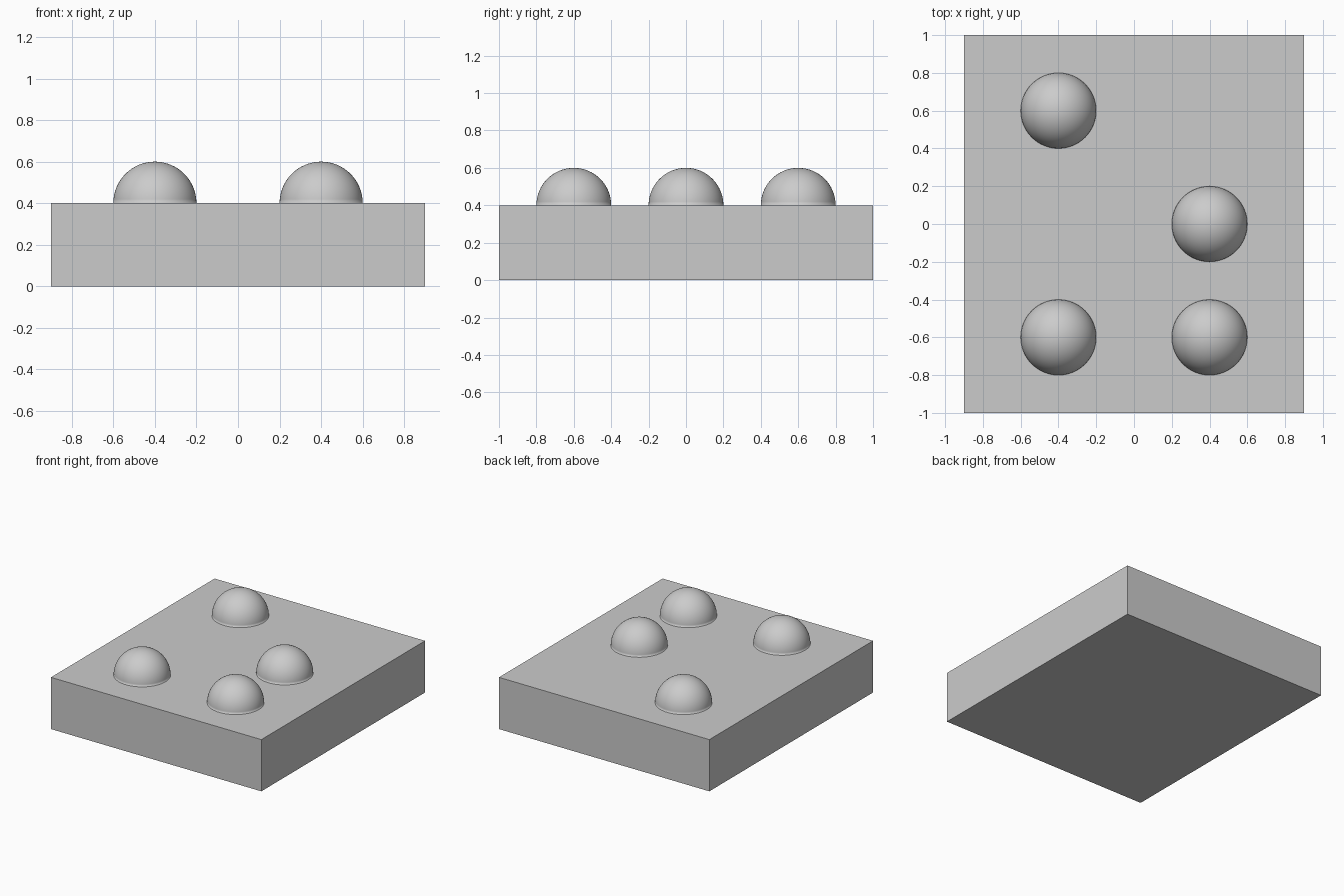
import bpy
import bmesh
from mathutils import Matrix

if "Cube" in bpy.data.objects:
    bpy.data.objects.remove(bpy.data.objects["Cube"], do_unlink=True)

WIDTH, DEPTH, HEIGHT = 1.8, 2.0, 0.4
RADIUS = 0.2


def make_material(name, colour):
    mat = bpy.data.materials.new(name)
    mat.use_nodes = True
    mat.diffuse_color = colour
    mat.node_tree.nodes["Principled BSDF"].inputs["Base Color"].default_value = colour
    return mat


def add_object(name, bm, mat):
    mesh = bpy.data.meshes.new(name)
    bm.to_mesh(mesh)
    bm.free()
    mesh.materials.append(mat)
    obj = bpy.data.objects.new(name, mesh)
    bpy.context.collection.objects.link(obj)
    return obj


grey = make_material("plain grey", (0.6, 0.6, 0.6, 1))

# Base block
bm = bmesh.new()
bmesh.ops.create_cube(bm, size=1, matrix=Matrix.Translation((0, 0, HEIGHT / 2))
                      @ Matrix.Diagonal((WIDTH, DEPTH, HEIGHT, 1)))
add_object("base_block", bm, grey)


# Smooth half-sphere studs standing on the block
def add_dome(name, x, y):
    bm = bmesh.new()
    bmesh.ops.create_uvsphere(bm, u_segments=64, v_segments=32, radius=RADIUS)
    bmesh.ops.bisect_plane(bm, geom=bm.verts[:] + bm.edges[:] + bm.faces[:],
                           plane_co=(0, 0, 0), plane_no=(0, 0, 1), clear_inner=True)
    for face in bm.faces:
        face.smooth = True
    dome = add_object(name, bm, grey)
    dome.location = (x, y, HEIGHT)


add_dome("front_right_dome", -0.4, -0.6)
add_dome("front_left_dome", 0.4, -0.6)
add_dome("middle_left_dome", 0.4, 0)
add_dome("back_right_dome", -0.4, 0.6)
